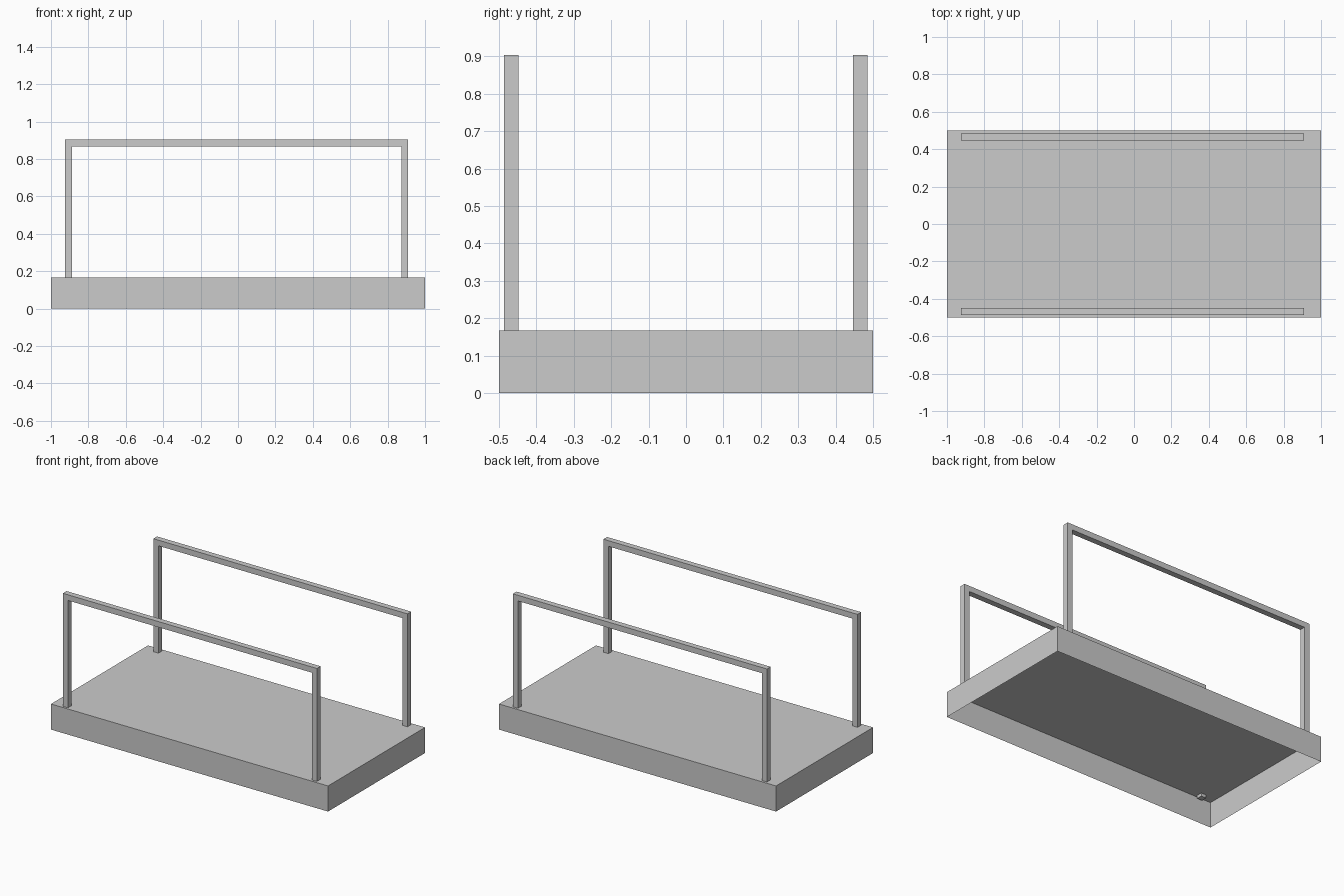
import bpy, bmesh

if "Cube" in bpy.data.objects:
    bpy.data.objects.remove(bpy.data.objects["Cube"])

BASE_H = 0.167


def make_object(name, bm):
    bmesh.ops.recalc_face_normals(bm, faces=bm.faces)
    mesh = bpy.data.meshes.new(name)
    bm.to_mesh(mesh)
    bm.free()
    obj = bpy.data.objects.new(name, mesh)
    bpy.context.collection.objects.link(obj)
    return obj


# Base: thin-walled platform, open underneath
bm = bmesh.new()
bmesh.ops.create_cube(bm, size=1)
for v in bm.verts:
    v.co = (v.co.x * 2, v.co.y, (v.co.z + 0.5) * BASE_H)
bm.normal_update()
bottom = [f for f in bm.faces if f.normal.z < -0.5]
bmesh.ops.delete(bm, geom=bottom, context='FACES_ONLY')
make_object("platform_base", bm)


# Handrail: inverted U profile extruded in y, feet poking through the platform
def handrail(name, y0, y1):
    left, right, top, foot, t = -0.924, 0.910, 0.904, 0.147, 0.037
    profile = [(left, foot), (left, top), (right, top), (right, foot),
               (right - t, foot), (right - t, top - t),
               (left + t, top - t), (left + t, foot)]
    bm = bmesh.new()
    face = bm.faces.new([bm.verts.new((x, y0, z)) for x, z in profile])
    ext = bmesh.ops.extrude_face_region(bm, geom=[face], use_keep_orig=True)
    moved = [g for g in ext["geom"] if isinstance(g, bmesh.types.BMVert)]
    bmesh.ops.translate(bm, verts=moved, vec=(0, y1 - y0, 0))
    return make_object(name, bm)


handrail("front_handrail", -0.486, -0.448)
handrail("back_handrail", 0.447, 0.485)
